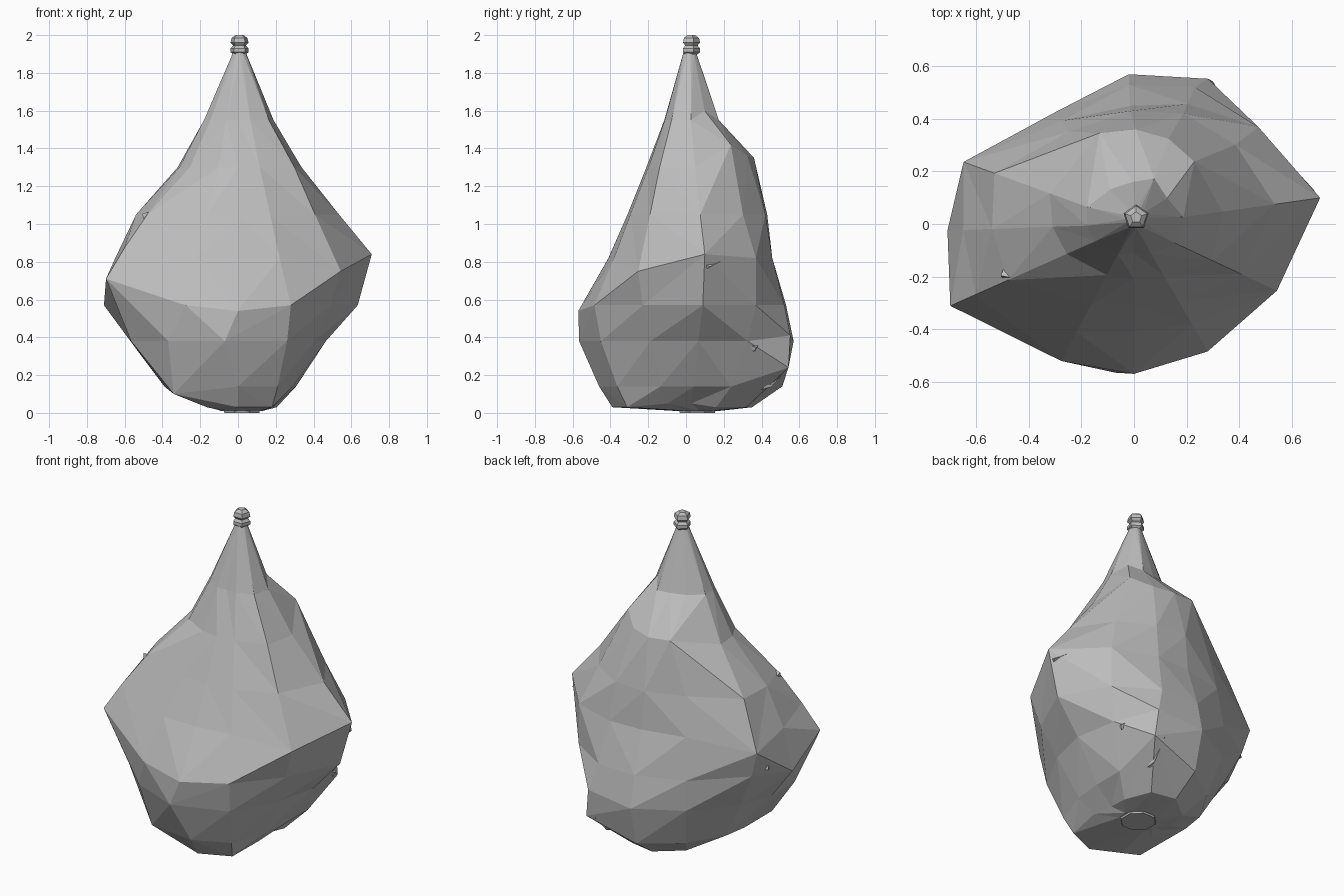
import bpy, bmesh, math
from mathutils import Vector, Matrix
from mathutils.bvhtree import BVHTree

if "Cube" in bpy.data.objects:
    bpy.data.objects.remove(bpy.data.objects["Cube"])

grey = bpy.data.materials.new("stone grey")
grey.diffuse_color = (0.5, 0.5, 0.5, 1)
grey.use_nodes = True
grey.node_tree.nodes["Principled BSDF"].inputs["Base Color"].default_value = grey.diffuse_color


def finish(bm, name):
    bmesh.ops.recalc_face_normals(bm, faces=bm.faces)
    me = bpy.data.meshes.new(name)
    bm.to_mesh(me)
    me.materials.append(grey)
    ob = bpy.data.objects.new(name, me)
    bpy.context.collection.objects.link(ob)
    return ob


def loft(bm, rings):
    """Triangulated skin through rings, picking the outer diagonal of each quad."""
    vs = [[bm.verts.new(p) for p in r] for r in rings]
    n = len(vs[0])
    for lo, hi in zip(vs, vs[1:]):
        for i in range(n):
            j = (i + 1) % n
            a, b, c, d = lo[i], lo[j], hi[j], hi[i]
            if (a.co + c.co).xy.length > (b.co + d.co).xy.length:
                tris = ((a, b, c), (a, c, d))
            else:
                tris = ((a, b, d), (b, c, d))
            for t in tris:
                bm.faces.new(t)
    bm.faces.new(vs[0][::-1])
    bm.faces.new(vs[-1])


# Lumpy body: radii at fixed compass angles for each height
angles = [8, 38, 66, 92, 125, 160, 182, 204, 242, 270, 300, 335]
profile = {
    0.01: [.11] * 12,
    0.03: [.19, .26, .35, .35, .28, .22, .20, .22, .35, .39, .36, .23],
    0.14: [.31, .39, .62, .51, .42, .39, .39, .40, .49, .46, .42, .32],
    0.38: [.47, .53, .62, .57, .51, .53, .57, .62, .575, .57, .52, .445],
    0.57: [.64, .60, .57, .53, .52, .64, .71, .765, .59, .57, .56, .54],
    0.82: [.715, .60, .50, .45, .48, .69, .65, .66, .465, .41, .44, .60],
    1.05: [.54, .49, .46, .43, .43, .565, .54, .525, .35, .31, .34, .45],
    1.30: [.34, .33, .35, .36, .37, .34, .31, .28, .22, .21, .23, .33],
    1.55: [.19, .16, .19, .16, .16, .19, .18, .16, .13, .11, .13, .18],
    1.91: [.033] * 12,
}
# Corner vertices that sit above or below their ring
lift = {(.14, 66): .10, (.38, 66): .03, (.57, 204): .14, (.82, 204): .05,
        (.82, 335): -.07, (.82, 8): .02, (.57, 270): -.03, (1.3, 38): .12,
        (1.55, 38): .05, (1.3, 125): .06, (1.3, 92): .05, (1.3, 66): .06,
        (.82, 160): -.06, (.57, 160): .03, (.14, 242): -.04, (.14, 204): -.02,
        (.03, 8): .02, (.03, 182): .025, (.03, 160): .02, (.03, 204): .02, (.03, 335): .02}
# Corner vertices turned away from their compass angle
turn = {(.14, 66): -5, (.38, 66): -3, (.14, 242): -16, (.38, 242): -12, (.38, 270): -7,
        (1.3, 125): -14, (1.3, 92): -3, (1.3, 66): 2, (1.3, 38): 8}
rings = []
for z, radii in profile.items():
    off = Vector()
    if z > 1.8:
        off = Vector((0.008, 0.02, 0))
    elif z < 0.02:
        off = Vector((0.02, 0.06, 0))
    ring = []
    for a, r in zip(angles, radii):
        t = math.radians(a + turn.get((z, a), 0))
        ring.append(off + Vector((r * math.cos(t), r * math.sin(t), z + lift.get((z, a), 0))))
    rings.append(ring)
body = bmesh.new()
loft(body, rings)
finish(body, "body")
surface = BVHTree.FromBMesh(body)


def turned(name, centre, sides, prof, start=90):
    bm = bmesh.new()
    loft(bm, [[(centre[0] + r * math.cos(math.radians(start) + math.tau * i / sides),
                centre[1] + r * math.sin(math.radians(start) + math.tau * i / sides), z)
               for i in range(sides)] for r, z in prof])
    return finish(bm, name)


# Five-sided double knob on the tip
turned("tip_knob", (0.008, 0.025), 5,
       [(.032, 1.895), (.050, 1.91), (.050, 1.93), (.036, 1.945),
        (.050, 1.96), (.044, 1.985), (.022, 2.0)])
# Shallow eight-sided foot under the base
turned("foot_disc", (0.02, 0.06), 8, [(.10, 0.0), (.105, 0.015)], 22.5)


def sliver(name, near, length, width, height, tilt=0.0):
    """Small wedge lying on the body surface."""
    loc, nor, _, _ = surface.find_nearest(Vector(near))
    side = nor.cross(Vector((0, 0, 1))).normalized()
    along = Matrix.Rotation(tilt, 3, nor) @ side
    across = nor.cross(along)
    bm = bmesh.new()
    base = loc - nor * 0.01
    pts = [base - along * length / 2, base + along * length / 2 + across * width / 2,
           base + along * length / 2 - across * width / 2,
           base + along * length / 4 + nor * (height + 0.01)]
    v = [bm.verts.new(p) for p in pts]
    for f in ((0, 1, 2), (0, 1, 3), (1, 2, 3), (2, 0, 3)):
        bm.faces.new([v[i] for i in f])
    finish(bm, name)


# Chips poking out of the surface
sliver("chip_right", (0.68, 0.15, 0.78), 0.10, 0.04, 0.012, 0.3)
sliver("chip_back_right", (0.48, 0.43, 0.36), 0.06, 0.04, 0.012, 0.5)
sliver("chip_left", (-0.68, 0.15, 0.64), 0.06, 0.05, 0.015, 1.4)
sliver("chip_front_left", (-0.49, -0.20, 1.06), 0.06, 0.05, 0.02, 1.0)
sliver("chip_back", (0.23, 0.48, 0.18), 0.20, 0.03, 0.012, 1.5)
